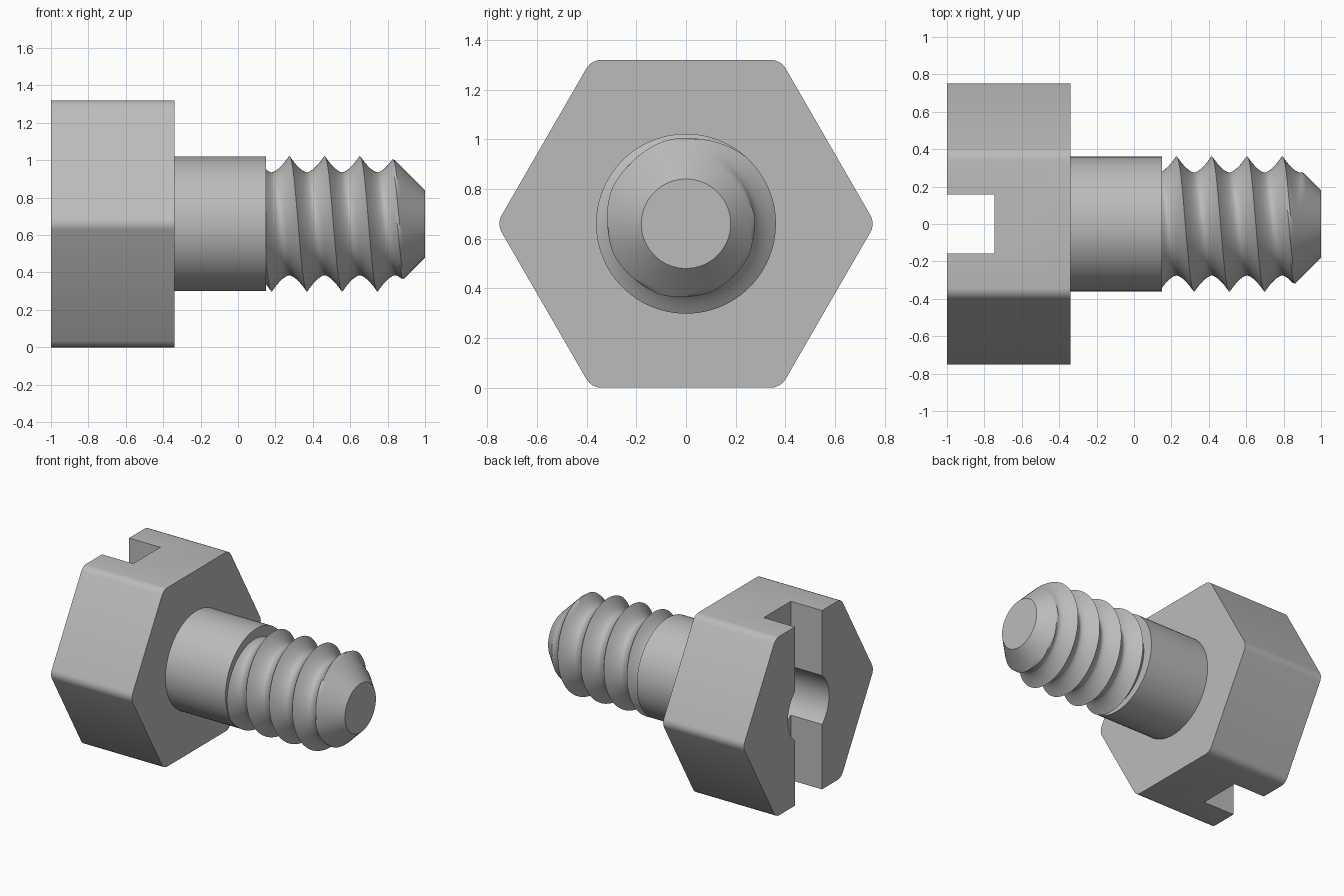
import bpy, bmesh, math
from mathutils import Matrix

AXIS_Z = 0.66          # height of the bolt axis
SHOULDER, TIP = 0.15, 1.0
PITCH, CREST, ROOT, TIP_R = 0.1885, 0.362, 0.275, 0.18

cube = bpy.data.objects.get("Cube")
if cube:
    bpy.data.objects.remove(cube, do_unlink=True)

steel = bpy.data.materials.new("grey steel")
steel.use_nodes = True
colour = (0.5, 0.5, 0.5, 1)
steel.diffuse_color = colour
steel.node_tree.nodes["Principled BSDF"].inputs["Base Color"].default_value = colour


def make(name, bm):
    bmesh.ops.recalc_face_normals(bm, faces=bm.faces[:])
    mesh = bpy.data.meshes.new(name)
    bm.to_mesh(mesh)
    bm.free()
    mesh.materials.append(steel)
    obj = bpy.data.objects.new(name, mesh)
    bpy.context.collection.objects.link(obj)
    return obj


def activate(obj):
    bpy.ops.object.select_all(action='DESELECT')
    obj.select_set(True)
    bpy.context.view_layer.objects.active = obj


def smooth(obj, degrees=30):
    activate(obj)
    bpy.ops.object.shade_smooth_by_angle(angle=math.radians(degrees))


def rod(x0, x1, radius, sides):
    """Closed prism along x, with a corner pointing to the y side."""
    bm = bmesh.new()
    place = (Matrix.Translation(((x0 + x1) / 2, 0, AXIS_Z))
             @ Matrix.Rotation(math.pi / 2, 4, 'X')
             @ Matrix.Rotation(math.pi / 2, 4, 'Y'))
    bmesh.ops.create_cone(bm, cap_ends=True, segments=sides, radius1=radius,
                          radius2=radius, depth=x1 - x0, matrix=place)
    return bm


def cut(target, cutter):
    cutter.hide_render = True
    mod = target.modifiers.new("cut", 'BOOLEAN')
    mod.operation, mod.solver, mod.object = 'DIFFERENCE', 'EXACT', cutter
    activate(target)
    bpy.ops.object.modifier_apply(modifier=mod.name)
    bpy.data.objects.remove(cutter, do_unlink=True)


# Hexagonal head with rounded long edges
bm = bmesh.new()
ends = []
for x in (-1.0, -0.34):
    ring = []
    for i in range(6):
        a = i * math.pi / 3
        r = AXIS_Z / math.cos(math.pi / 6)
        ring.append(bm.verts.new((x, r * math.cos(a), AXIS_Z + r * math.sin(a))))
    bm.faces.new(ring)
    ends.append(ring)
for i in range(6):
    j = (i + 1) % 6
    bm.faces.new((ends[0][i], ends[0][j], ends[1][j], ends[1][i]))
long_edges = [e for e in bm.edges if abs(e.verts[0].co.x - e.verts[1].co.x) > 0.1]
bmesh.ops.bevel(bm, geom=long_edges, offset=0.037, segments=4,
                profile=0.5, affect='EDGES')
head = make("hex_head", bm)

# Screwdriver slot across the head, and the round bore in its middle
bm = bmesh.new()
bmesh.ops.create_cube(bm, size=1, matrix=Matrix.Translation((-0.995, 0, AXIS_Z))
                      @ Matrix.Diagonal((0.5, 0.316, 2, 1)))
cut(head, make("slot_cutter", bm))
cut(head, make("bore_cutter", rod(-1.1, -0.45, 0.24, 64)))
smooth(head)

# Plain shank
shank = make("shank", rod(-0.36, SHOULDER, 0.36, 96))
smooth(shank)


# Helical thread, trimmed by the shoulder and the tip cone
def thread_radius(x, phase):
    d = abs(phase - round(phase))           # distance from crest, in pitches
    rise = max(0.0, 1 - d / 0.5)
    return min(ROOT + (CREST - ROOT) * rise ** 1.6, TIP_R + TIP - x)


SIDES, STEPS, TURNS = 96, 16, 7
bm = bmesh.new()
columns = []
for s in range(SIDES + 1):
    turn = s / SIDES
    a = turn * math.tau - math.pi / 2       # starts below, goes up by the +y side
    column = []
    for k in range(-2 * STEPS, TURNS * STEPS + 1):
        x = 0.18 + PITCH * (k / STEPS + turn)
        x = min(max(x, SHOULDER), TIP)
        r = thread_radius(x, (x - 0.18) / PITCH - turn)
        column.append(bm.verts.new((x, r * math.cos(a), AXIS_Z + r * math.sin(a))))
    columns.append(column)
for c0, c1 in zip(columns, columns[1:]):
    for k in range(len(c0) - 1):
        bm.faces.new((c0[k], c1[k], c1[k + 1], c0[k + 1]))
bmesh.ops.remove_doubles(bm, verts=bm.verts[:], dist=0.0002)
bmesh.ops.holes_fill(bm, edges=[e for e in bm.edges if e.is_boundary], sides=0)
smooth(make("thread", bm), 35)
